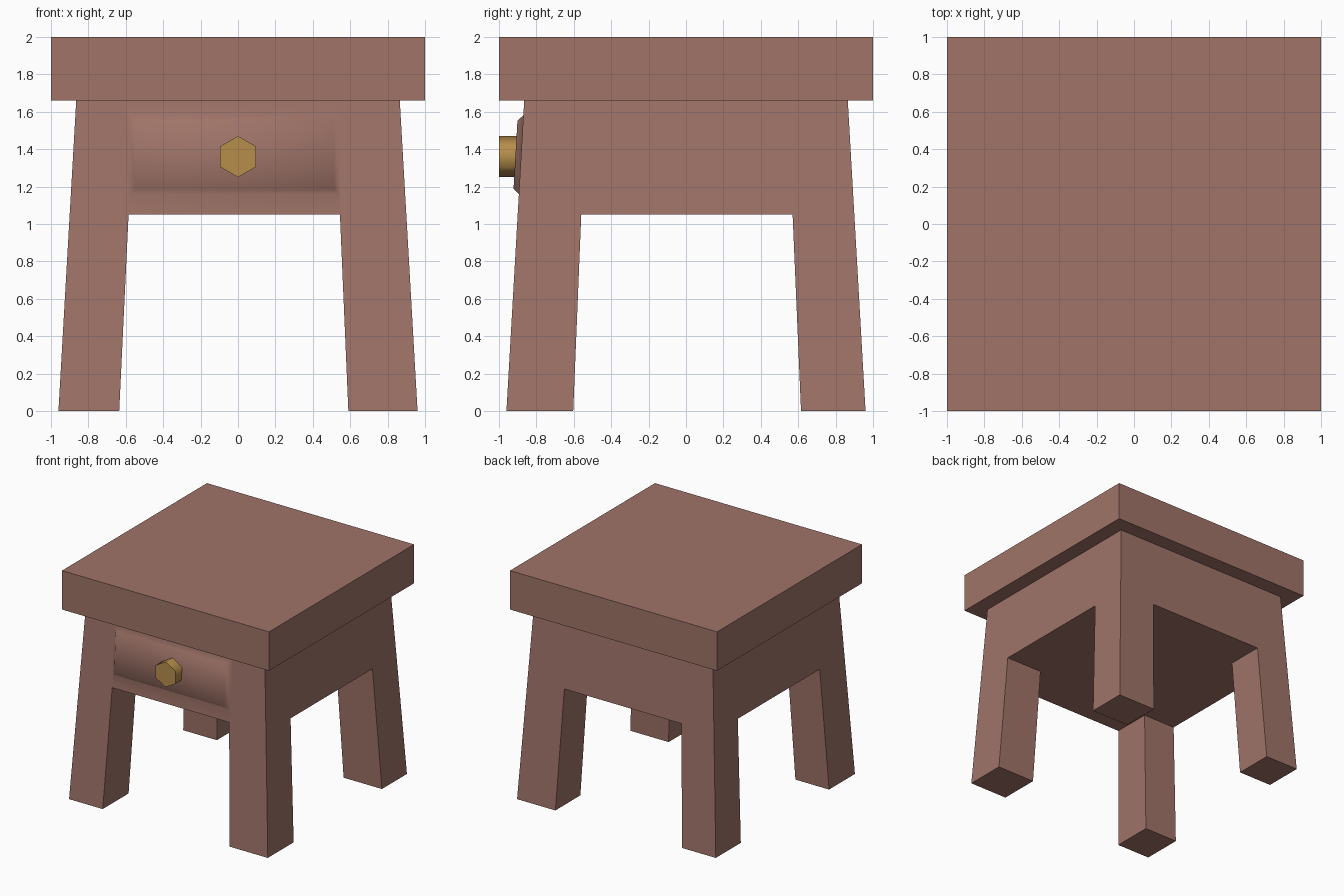
import bpy, bmesh, math
from mathutils import Matrix

if "Cube" in bpy.data.objects:
    bpy.data.objects.remove(bpy.data.objects["Cube"])


def material(name, rgb):
    m = bpy.data.materials.new(name)
    m.diffuse_color = (*rgb, 1)
    m.use_nodes = True
    m.node_tree.nodes["Principled BSDF"].inputs["Base Color"].default_value = m.diffuse_color
    return m


def finish(bm, name, mat, angle):
    bmesh.ops.recalc_face_normals(bm, faces=bm.faces)
    me = bpy.data.meshes.new(name)
    bm.to_mesh(me)
    bm.free()
    me.materials.append(mat)
    ob = bpy.data.objects.new(name, me)
    bpy.context.collection.objects.link(ob)
    bpy.ops.object.select_all(action='DESELECT')
    ob.select_set(True)
    bpy.context.view_layer.objects.active = ob
    bpy.ops.object.shade_smooth_by_angle(angle=math.radians(angle))
    return ob


wood = material("wood", (0.35, 0.175, 0.14))
brass = material("brass", (0.47, 0.27, 0.07))

# Table top slab
bm = bmesh.new()
bmesh.ops.create_cube(bm, size=1, matrix=Matrix.Translation((0, 0, 1.83)) @ Matrix.Diagonal((2, 2, 0.34, 1)))
finish(bm, "table_top", wood, 30)

# Body with splayed legs: 4x4 grids at floor, apron bottom and apron top
levels = [
    (0.00, (-0.96, -0.635, 0.59, 0.96), (-0.96, -0.603, 0.615, 0.96)),
    (1.05, (-0.90, -0.585, 0.545, 0.90), (-0.90, -0.56, 0.57, 0.90)),
    (1.66, (-0.865, -0.60, 0.56, 0.865), (-0.865, -0.56, 0.57, 0.865)),
]
bm = bmesh.new()
cache = {}


def pt(i, j, k):
    if (i, j, k) not in cache:
        z, xs, ys = levels[k]
        cache[i, j, k] = bm.verts.new((xs[i], ys[j], z))
    return cache[i, j, k]


def wall(a, b, k):
    bm.faces.new((pt(*a, k), pt(*b, k), pt(*b, k + 1), pt(*a, k + 1)))


# Underside and legs
for i in range(3):
    for j in range(3):
        ring = [(i, j), (i + 1, j), (i + 1, j + 1), (i, j + 1)]
        is_leg = i != 1 and j != 1
        bm.faces.new([pt(*c, 0 if is_leg else 1) for c in ring])
        if is_leg:
            for n in range(4):
                wall(ring[n], ring[(n + 1) % 4], 0)

# Apron walls, leaving the middle of the front for the drawer
for n in range(3):
    if n != 1:
        wall((n, 0), (n + 1, 0), 1)
    wall((n, 3), (n + 1, 3), 1)
    wall((0, n), (0, n + 1), 1)
    wall((3, n), (3, n + 1), 1)


# Raised drawer front with a bevelled rim, following the sloped apron
def drawer_ring(x0, x1, z0, z1, out):
    return [bm.verts.new((x, -0.90 + 0.035 * (z - 1.05) / 0.61 - out, z))
            for x, z in ((x0, z0), (x1, z0), (x1, z1), (x0, z1))]


rings = [[pt(1, 0, 1), pt(2, 0, 1), pt(2, 0, 2), pt(1, 0, 2)],
         drawer_ring(-0.58, 0.542, 1.16, 1.58, 0),
         drawer_ring(-0.55, 0.513, 1.187, 1.553, 0.03)]
for a, b in zip(rings, rings[1:]):
    for n in range(4):
        m = (n + 1) % 4
        bm.faces.new((a[n], a[m], b[m], b[n]))
bm.faces.new(rings[-1])
finish(bm, "body_and_legs", wood, 65)

# Hexagonal drawer knob, a corner pointing up
bm = bmesh.new()
bmesh.ops.create_cone(bm, cap_ends=True, segments=6, radius1=0.11, radius2=0.11, depth=0.11)
top = max(bm.verts, key=lambda v: v.co.y)
turn = math.pi / 2 - math.atan2(top.co.y, top.co.x)
bm.transform(Matrix.Translation((0, -0.945, 1.36)) @ Matrix.Rotation(math.pi / 2, 4, 'X')
             @ Matrix.Rotation(turn, 4, 'Z'))
finish(bm, "drawer_knob", brass, 65)
